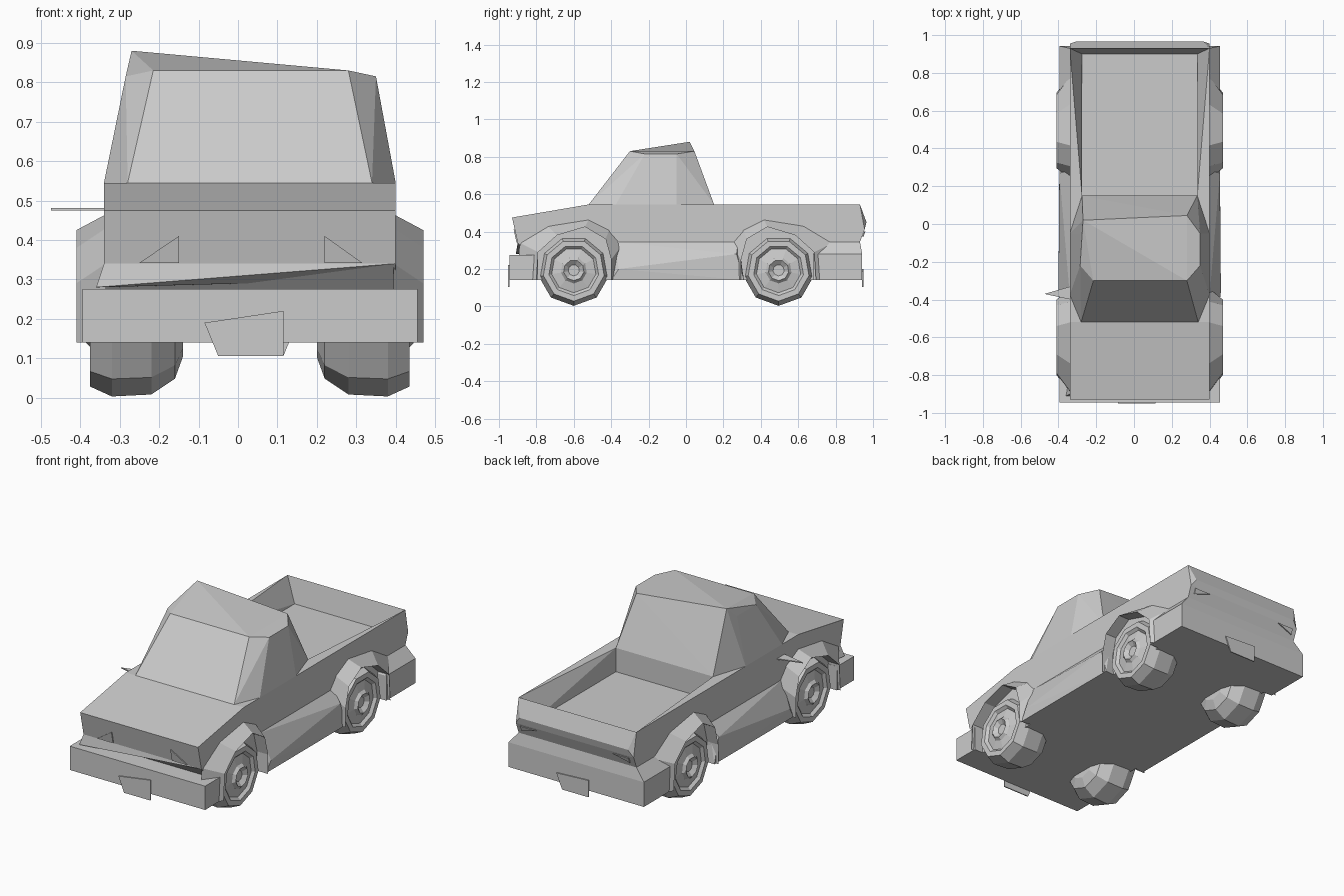
import bpy, bmesh, math
from mathutils import Vector

old = bpy.data.objects.get("Cube")
if old:
    bpy.data.objects.remove(old, do_unlink=True)

grey = bpy.data.materials.new("light_grey")
grey.use_nodes = True
grey.diffuse_color = (0.6, 0.6, 0.6, 1)
grey.node_tree.nodes["Principled BSDF"].inputs["Base Color"].default_value = (0.6, 0.6, 0.6, 1)

MID = 0.03          # centre line of the body
HALF = 0.37         # half width of the body


def finish(name, bm, solid=True):
    if solid:
        bmesh.ops.recalc_face_normals(bm, faces=bm.faces)
    me = bpy.data.meshes.new(name)
    bm.to_mesh(me)
    bm.free()
    me.materials.append(grey)
    ob = bpy.data.objects.new(name, me)
    bpy.context.scene.collection.objects.link(ob)
    return ob


def hull(name, pts):
    """Faceted solid wrapped around a few points."""
    bm = bmesh.new()
    for p in pts:
        bm.verts.new(p)
    bmesh.ops.convex_hull(bm, input=bm.verts)
    bmesh.ops.dissolve_limit(bm, angle_limit=0.01, verts=bm.verts, edges=bm.edges)
    return finish(name, bm)


def both(w, y, z):
    return [(MID - w, y, z), (MID + w, y, z)]


def extrude_x(name, profile, w):
    """Side profile (y, z) extruded across the body."""
    bm = bmesh.new()
    face = bm.faces.new([bm.verts.new((MID - w, y, z)) for y, z in profile])
    ext = bmesh.ops.extrude_face_region(bm, geom=[face])
    verts = [v for v in ext["geom"] if isinstance(v, bmesh.types.BMVert)]
    bmesh.ops.translate(bm, verts=verts, vec=(2 * w, 0, 0))
    bmesh.ops.triangulate(bm, faces=[f for f in bm.faces if len(f.verts) > 4])
    return finish(name, bm)


def strip(bm, rows, closed=False):
    """Skin consecutive rows of points with quads."""
    rows = [[bm.verts.new(p) for p in r] for r in rows]
    n = len(rows[0])
    for a, b in zip(rows, rows[1:]):
        for i in range(n if closed else n - 1):
            j = (i + 1) % n
            bm.faces.new((a[i], a[j], b[j], b[i]))
    return rows


def plate(name, pts, direction):
    """Thin plate pushed out along a direction."""
    d = Vector(direction) * 0.006
    hull(name, pts + [tuple(Vector(p) + d) for p in pts])


# Main body: nose, hood, bed floor and rear
extrude_x("body", [(-0.93, 0.475), (-0.90, 0.34), (-0.84, 0.275), (-0.84, 0.14),
                   (0.93, 0.14), (0.93, 0.345), (0.955, 0.41), (0.15, 0.41),
                   (0.15, 0.545), (-0.52, 0.545)], HALF)

# Sloping underside of the nose
hull("nose_underside", [(-0.34, -0.90, 0.34), (0.40, -0.90, 0.34), (-0.36, -0.91, 0.28),
                        (-0.34, -0.80, 0.28), (0.40, -0.80, 0.30)])

# Bed walls and tailgate
for s, side in ((1, "left"), (-1, "right")):
    o, i = MID + s * HALF, MID + s * 0.305
    hull(side + "_bed_wall", [(o, 0.15, 0.41), (o, 0.93, 0.41), (o, 0.15, 0.545), (o, 0.93, 0.545),
                              (i, 0.15, 0.545), (i, 0.15, 0.41), (i, 0.90, 0.41)])
hull("tailgate", both(HALF, 0.93, 0.545) + both(HALF, 0.93, 0.41) + both(0.305, 0.90, 0.41)
     + both(HALF, 0.955, 0.41) + both(0.34, 0.965, 0.45))

# Cab with a roof that rises to one rear corner
hull("cab", both(0.31, -0.52, 0.545) + both(HALF, -0.375, 0.545) + both(HALF, -0.05, 0.545)
     + both(0.305, 0.15, 0.545)
     + [(-0.215, -0.30, 0.83), (0.28, -0.30, 0.83), (-0.285, -0.22, 0.815), (0.35, -0.22, 0.815),
        (-0.285, -0.05, 0.815), (0.35, -0.05, 0.815), (-0.27, 0.02, 0.88), (0.28, 0.045, 0.83)])

# Bumpers
B = 0.425
hull("front_bumper", [p for y in (-0.945, -0.79) for z in (0.14, 0.275) for p in both(B, y, z)])
hull("rear_bumper", [p for y in (0.68, 0.942) for z in (0.14, 0.28) for p in both(B, y, z)]
     + both(HALF, 0.72, 0.345) + both(HALF, 0.93, 0.345))

# Wheel arch outline: offsets from the axle (y) and heights
EDGE = [(-0.30, 0.14), (-0.29, 0.34), (-0.14, 0.43), (0.08, 0.465), (0.19, 0.41), (0.26, 0.33), (0.24, 0.14)]
LIP = [(-0.20, 0.14), (-0.19, 0.29), (-0.09, 0.38), (0.06, 0.425), (0.17, 0.36), (0.20, 0.25), (0.20, 0.14)]
# Wheel section: distance from the centre line and radius
TYRE = [(0.17, 0.09), (0.19, 0.145), (0.25, 0.185), (0.35, 0.19), (0.405, 0.165),
        (0.405, 0.135), (0.39, 0.12), (0.40, 0.07), (0.415, 0.055), (0.395, 0.03)]

for axle, flip, end in ((-0.60, 1, "front"), (0.495, -1, "rear")):
    for s, side in ((1, "left"), (-1, "right")):
        bm = bmesh.new()
        rows = [[(MID + s * w, axle + flip * y, z) for y, z in line]
                for w, line in ((HALF - 0.005, EDGE), (0.44, LIP), (HALF - 0.005, LIP))]
        strip(bm, rows)
        finish(f"{end}_{side}_arch", bm)

        bm = bmesh.new()
        n = 9
        rings = [[(MID + s * w, axle + r * math.sin(2 * math.pi * k / n),
                   0.193 - r * math.cos(2 * math.pi * k / n)) for k in range(n)] for w, r in TYRE]
        rows = strip(bm, rings, closed=True)
        bm.faces.new(rows[0])
        bm.faces.new(rows[-1])
        finish(f"{end}_{side}_wheel", bm)

# Side skirts between the wheels
for s, side in ((1, "left"), (-1, "right")):
    def at(w, y, z):
        return (MID + s * w, y, z)
    hull(side + "_skirt", [at(HALF, -0.38, 0.345), at(HALF, 0.28, 0.345), at(0.3, -0.38, 0.14), at(0.3, 0.30, 0.14),
                           at(0.425, -0.40, 0.14), at(0.425, 0.31, 0.14), at(0.43, -0.36, 0.20),
                           at(0.425, 0.27, 0.28)])
    # Slim rear light under the tailgate edge
    plate(side + "_rear_light", [at(0.34, 0.953, 0.40), at(0.24, 0.953, 0.40), at(0.34, 0.942, 0.37)], (0, 1, 0))

# Headlights: small triangles lying on the nose
for name, tri in (("right_headlight", [(-0.25, 0.342), (-0.15, 0.342), (-0.15, 0.41)]),
                  ("left_headlight", [(0.22, 0.41), (0.22, 0.342), (0.315, 0.342)])):
    plate(name, [(x, -0.90 - (z - 0.34) * 0.222, z) for x, z in tri], (0, -1, 0))

# Number plates
plate("front_plate", [(x, -0.945, z) for x, z in ((-0.085, 0.19), (0.115, 0.22), (0.115, 0.105), (-0.05, 0.105))],
      (0, -1, 0))
plate("rear_plate", [(x, 0.942, z) for x, z in ((-0.05, 0.20), (0.15, 0.19), (0.115, 0.105), (-0.05, 0.105))],
      (0, 1, 0))

# Door mirror on one side
plate("door_mirror", [(-0.335, -0.33, 0.475), (-0.475, -0.37, 0.475), (-0.335, -0.40, 0.475)], (0, 0, 1))
